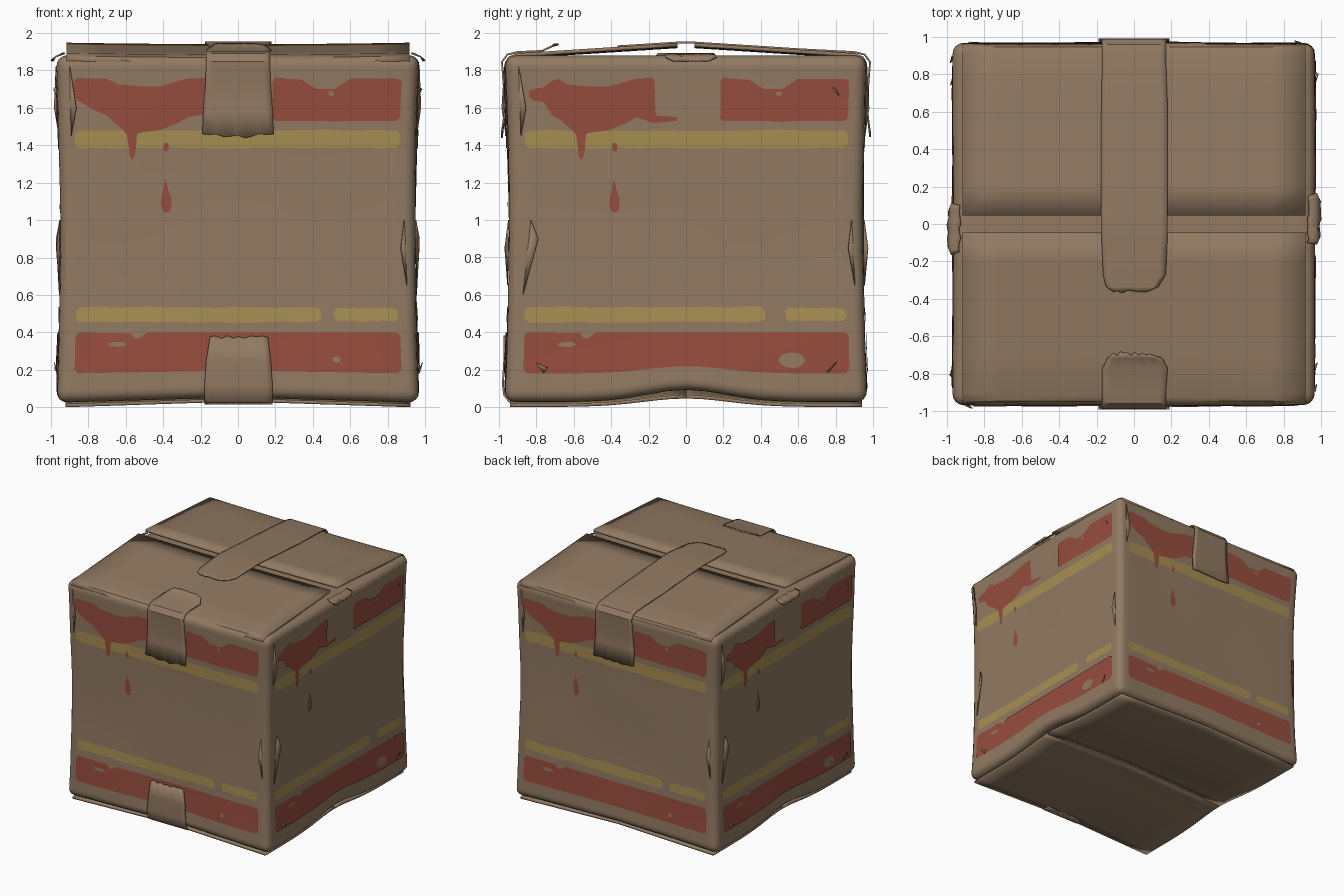
import bpy, bmesh, math, random
from mathutils import Vector, noise

if "Cube" in bpy.data.objects:
    bpy.data.objects.remove(bpy.data.objects["Cube"])

random.seed(4)

def material(name, rgb):
    m = bpy.data.materials.new(name)
    m.diffuse_color = (*rgb, 1)
    m.use_nodes = True
    m.node_tree.nodes["Principled BSDF"].inputs["Base Color"].default_value = m.diffuse_color
    return m

CARD = material("cardboard_brown", (0.285, 0.195, 0.122))
RED = material("faded_red_paint", (0.31, 0.075, 0.048))
YELLOW = material("faded_yellow_paint", (0.39, 0.275, 0.085))
D = 0.97        # half width of the box

def finish(name, bm, mat, thick=0, angle=35):
    me = bpy.data.meshes.new(name)
    bm.to_mesh(me)
    bm.free()
    ob = bpy.data.objects.new(name, me)
    bpy.context.collection.objects.link(ob)
    me.materials.append(mat)
    if thick:
        mod = ob.modifiers.new("thickness", 'SOLIDIFY')
        mod.thickness, mod.offset = thick, 0
    bpy.ops.object.select_all(action='DESELECT')
    ob.select_set(True)
    bpy.context.view_layer.objects.active = ob
    bpy.ops.object.shade_smooth_by_angle(angle=math.radians(angle))
    return ob

def pinch(z):
    t = (z - 0.95) / 0.93
    return 1 - 0.025 * max(0, 1 - t * t)

def warp(v):
    """Crumple the box: pinched waist, buckled bottom, soft dents."""
    x, y, z = v
    n = noise.noise(Vector((x * 1.7, y * 1.7, z * 1.7))) * 0.008
    s = pinch(z) + n
    w = max(0, 1 - z / 0.4)
    lift = 0.03 * (1 - abs(x) / D) + 0.07 * math.exp(-(y / 0.3) ** 2)
    return Vector((x * s, y * s, z + w * lift))

def turn(x, y, k):
    for _ in range(k):
        x, y = -y, x
    return x, y

# Box body: bevelled cube, sliced and crumpled
bm = bmesh.new()
bmesh.ops.create_cube(bm, size=1)
for v in bm.verts:
    v.co = Vector((v.co.x * 2 * D, v.co.y * 2 * D, 0.025 + (v.co.z + 0.5) * 1.855))
bmesh.ops.bevel(bm, geom=bm.edges[:], offset=0.06, segments=4, profile=0.5, affect='EDGES')
for axis in range(3):
    for i in range(-8, 9):
        co, no = Vector((0, 0, 0)), Vector((0, 0, 0))
        co[axis] = i * 0.106 + (0.95 if axis == 2 else 0)
        no[axis] = 1
        bmesh.ops.bisect_plane(bm, geom=bm.verts[:] + bm.edges[:] + bm.faces[:],
                               plane_co=co, plane_no=no)
for v in bm.verts:
    v.co = warp(v.co)
finish("box_body", bm, CARD)

# Painted bands: strips of (u, low, high) laid on the crumpled wall
def strip(bm, pts, k, off):
    cols = []
    for a, b in zip(pts, pts[1:]):
        n = max(1, math.ceil((b[0] - a[0]) / 0.05))
        cols += [[p + (q - p) * i / n for p, q in zip(a, b)] for i in range(n)]
    cols.append(pts[-1])
    grid = []
    for u, lo, hi in cols:
        row = []
        for j in range(5):
            x, y = turn(u, -D - off, k)
            row.append(bm.verts.new(warp((x, y, lo + (hi - lo) * j / 4))))
        grid.append(row)
    for a, b in zip(grid, grid[1:]):
        for j in range(4):
            bm.faces.new((a[j], b[j], b[j + 1], a[j + 1]))

def band(u0, u1, lo, hi, wob=0.004):
    """Rounded-end band with slightly uneven edges."""
    r, n = 0.02, 14
    pts = [(u0, lo + r, hi - r)]
    for i in range(n + 1):
        u = u0 + r + (u1 - u0 - 2 * r) * i / n
        pts.append((u, lo + random.uniform(-wob, wob), hi + random.uniform(-wob, wob)))
    return pts + [(u1, lo + r, hi - r)]

def blob(u, z, ru, rz):
    return [(u + ru * c, z - rz * h, z + rz * h) for c, h in
            ((-1, 0.15), (-0.7, 0.75), (0, 1), (0.6, 0.85), (1, 0.15))]

drips = [(-0.64, 1.50), (-0.6, 1.46), (-0.585, 1.34), (-0.57, 1.32), (-0.555, 1.36),
         (-0.545, 1.46), (-0.51, 1.47), (-0.42, 1.48), (-0.32, 1.52), (-0.27, 1.55)]
tops = [(-0.64, 1.725), (-0.5, 1.712), (-0.36, 1.715), (-0.3, 1.755), (-0.16, 1.76)]

def top_at(u):
    for (a, h), (b, g) in zip(tops, tops[1:]):
        if a <= u <= b:
            return h + (g - h) * (u - a) / (b - a)

middle = [(u, lo, top_at(u)) for u, lo in drips]
front_red = [(-0.88, 1.66, 1.74), (-0.86, 1.64, 1.76), (-0.78, 1.59, 1.755),
             (-0.71, 1.56, 1.755)] + middle + [(-0.16, 1.57, 1.76)]
side_red = [(-0.85, 1.66, 1.69), (-0.83, 1.64, 1.70), (-0.77, 1.63, 1.71),
            (-0.73, 1.56, 1.74), (-0.69, 1.54, 1.755)] + middle + [
            (-0.18, 1.52, 1.76), (-0.17, 1.52, 1.75), (-0.165, 1.52, 1.56), (-0.05, 1.53, 1.55)]
right_red = [(0.185, 1.54, 1.74), (0.2, 1.53, 1.76), (0.34, 1.53, 1.75), (0.42, 1.53, 1.70),
             (0.52, 1.525, 1.70), (0.6, 1.53, 1.755), (0.86, 1.53, 1.755), (0.88, 1.55, 1.74)]
low_red = [(-0.88, 0.2, 0.38), (-0.86, 0.18, 0.4), (-0.58, 0.18, 0.395), (-0.56, 0.18, 0.37),
           (-0.53, 0.18, 0.37), (-0.49, 0.18, 0.4), (0.86, 0.18, 0.4), (0.88, 0.2, 0.38)]
tear = [(-0.42, 1.07, 1.12), (-0.41, 1.05, 1.15), (-0.395, 1.04, 1.22),
        (-0.375, 1.045, 1.14), (-0.365, 1.07, 1.12)]

red, yellow, bare = bmesh.new(), bmesh.new(), bmesh.new()
for k in range(4):
    side = k % 2
    for s in (side_red if side else front_red, right_red, low_red, tear,
              blob(-0.39, 1.39, 0.015, 0.025)):
        strip(red, s, k, 0.007)
    gap = (0.43, 0.54) if side else (0.45, 0.52)
    for s in (band(-0.88, 0.88, 1.385, 1.48), band(-0.88, gap[0], 0.455, 0.535),
              band(gap[1], 0.87, 0.46, 0.53)):
        strip(yellow, s, k, 0.004)
    worn = [(0.5, 1.675, 0.015, 0.014), (-0.65, 0.335, 0.05, 0.014)]
    worn.append((0.57, 0.25, 0.07, 0.042) if side else (0.53, 0.25, 0.02, 0.018))
    for w in worn:
        strip(bare, blob(*w), k, 0.0095)
finish("red_bands", red, RED)
finish("yellow_bands", yellow, YELLOW)
finish("worn_spots", bare, CARD)

# Ribbons of card or tape: path of (y, z, left x, right x)
def ribbon(name, path, thick, bump=lambda x, y: 0, k=0, rough=0.0, cols=10):
    bm = bmesh.new()
    grid = []
    for i, (y, z, x0, x1) in enumerate(path):
        row = []
        for j in range(cols + 1):
            x = x0 + (x1 - x0) * j / cols
            ragged = random.uniform(-rough, rough) if i in (0, len(path) - 1) else 0
            vertical = z < 1.7 and z > 0.2
            px, py = turn(x, y + (0 if vertical else ragged), k)
            row.append(bm.verts.new((px, py, z + bump(x, y) + (ragged if vertical else 0))))
        grid.append(row)
    for a, b in zip(grid, grid[1:]):
        for j in range(cols):
            bm.faces.new((a[j], a[j + 1], b[j + 1], b[j]))
    bmesh.ops.recalc_face_normals(bm, faces=bm.faces[:])
    return finish(name, bm, CARD, thick)

def lid(y):
    return 1.882 + 0.058 * (1 - abs(y) / 0.9)

def sag(x, y):
    return -0.008 * (1 - (x / 0.92) ** 2)

def under(x, y):
    return 0.03 * (1 - abs(x) / 0.92) + 0.045 * math.exp(-(y / 0.32) ** 2)

# Top and bottom flaps, front and back
for k, end in ((0, "front"), (2, "back")):
    top = [(-0.955, 1.845), (-0.94, 1.868), (-0.9, lid(0.9))]
    top += [(y, lid(y)) for y in (-0.7, -0.45, -0.2, -0.045)]
    ribbon(end + "_top_flap", [(y, z, -0.915, 0.915) for y, z in top], 0.02, sag, k)
    base = [-0.94 + 0.94 * i / 12 for i in range(13)]
    ribbon(end + "_bottom_flap", [(y, 0.01, -0.92, 0.92) for y in base], 0.018, under, k)

# Packing tape: short front piece, long back piece, and pieces under the box
def wall(z):
    return -D * pinch(z) - 0.012

drop = [(-0.9, lid(0.9) + 0.016, -0.17, 0.17), (-0.955, 1.885, -0.17, 0.17),
        (-0.984, 1.845, -0.17, 0.17), (wall(1.72), 1.72, -0.175, 0.175),
        (wall(1.58), 1.58, -0.185, 0.185), (-0.985, 1.45, -0.19, 0.19)]
ribbon("front_top_tape", [(-0.69, 1.94, -0.11, 0.08), (-0.715, 1.93, -0.14, 0.15),
       (-0.77, lid(0.77) + 0.014, -0.17, 0.18)] + drop, 0.01, rough=0.012)
long_end = [(0.36, lid(0.36) + 0.012, -0.08, 0.11), (0.335, lid(0.33) + 0.012, -0.13, 0.15),
            (0.27, lid(0.27) + 0.012, -0.17, 0.165)]
long_end += [(y, lid(y) + 0.012, -0.18, 0.175) for y in (0.05, -0.05, -0.3, -0.6)]
ribbon("back_top_tape", long_end + drop, 0.01, k=2, rough=0.006)
for k, end in ((0, "front"), (2, "back")):
    ribbon(end + "_bottom_tape", [(wall(0.375) - 0.004, 0.375, -0.15, 0.16),
           (wall(0.25), 0.25, -0.17, 0.175), (wall(0.12) - 0.002, 0.12, -0.18, 0.185),
           (-0.972, 0.065, -0.18, 0.185), (-0.945, 0.03, -0.18, 0.185),
           (-0.88, 0.02, -0.18, 0.185)], 0.01, rough=0.008)

# Curled paper lips at the top of the two plain sides
for k, end in ((1, "right"), (3, "left")):
    ribbon(end + "_side_lip", [(-0.93, 1.89, -0.1, 0.15), (-0.975, 1.872, -0.11, 0.165),
           (-0.992, 1.85, -0.07, 0.12)], 0.008, k=k, rough=0.006)

# Torn slivers lifting off the walls and corners: (u, z) triangles, last point lifted
slivers = [((-0.89, 0.6), (-0.85, 1.0), (-0.81, 0.9)), ((-0.82, 0.24), (-0.77, 0.18), (-0.75, 0.21)),
           ((0.75, 0.18), (0.77, 0.19), (0.81, 0.24)), ((0.79, 1.71), (0.83, 1.66), (0.81, 1.7)),
           ((0.92, 0.65), (0.91, 1.0), (0.89, 0.85)), ((-0.9, 1.82), (-0.9, 1.45), (-0.87, 1.6))]
bm = bmesh.new()
for k in range(4):
    for tri in slivers if k % 2 else slivers[4:]:
        vs = []
        for i, (u, z) in enumerate(tri):
            x, y = turn(u, -D - (0.022 if i == 2 else 0.003), k)
            vs.append(bm.verts.new(warp((x, y, z))))
        bm.faces.new(vs)
bmesh.ops.recalc_face_normals(bm, faces=bm.faces[:])
finish("torn_slivers", bm, CARD, 0.005)
